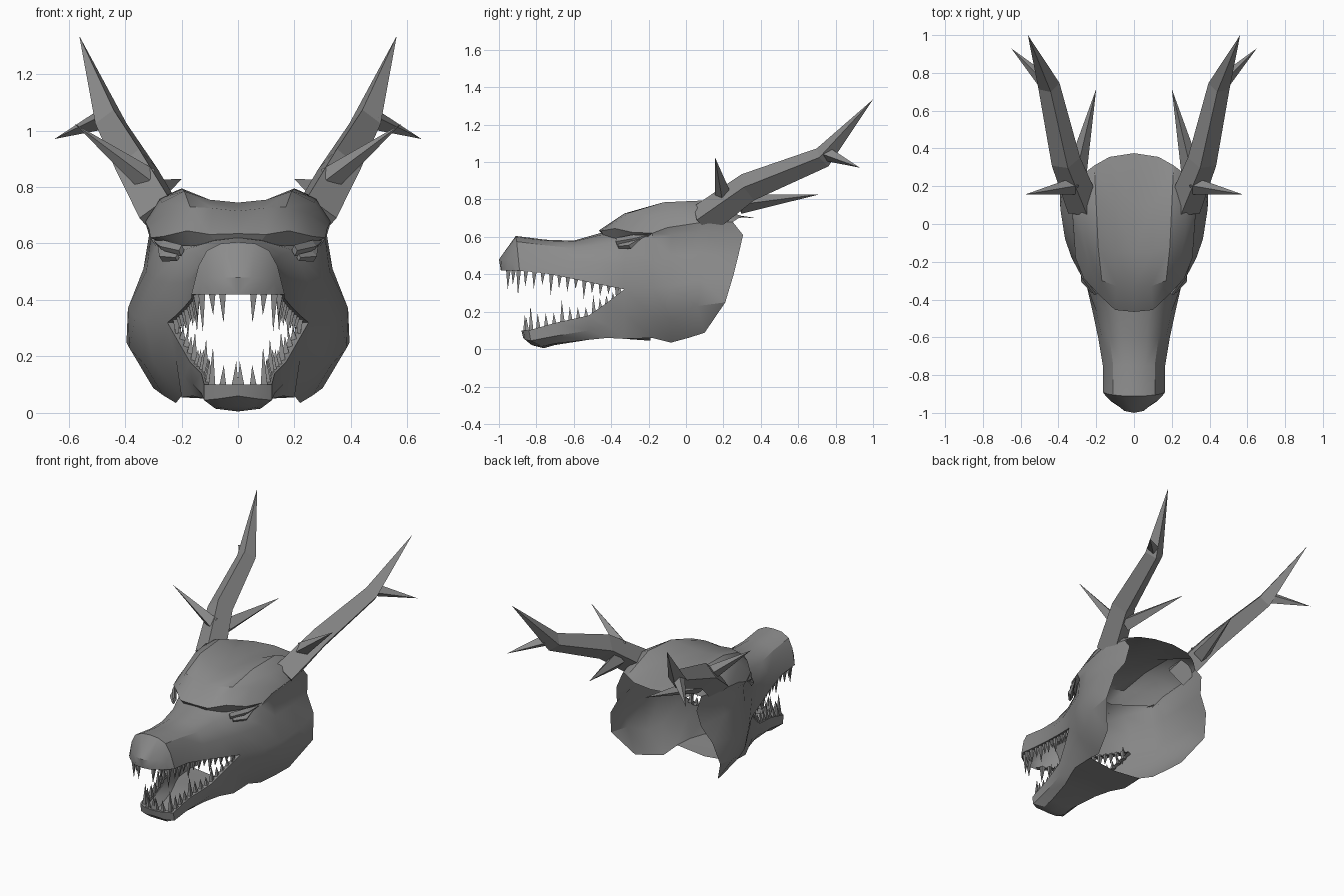
import bpy, bmesh, math
from mathutils import Vector

default_cube = bpy.data.objects.get("Cube")
if default_cube:
    bpy.data.objects.remove(default_cube, do_unlink=True)

stone = bpy.data.materials.new("stone_grey")
stone.use_nodes = True
grey = (.26, .26, .26, 1)
stone.diffuse_color = grey
stone.node_tree.nodes["Principled BSDF"].inputs["Base Color"].default_value = grey


def finish(name, bm, smooth_angle=None):
    """Turn a half model into a mirrored object."""
    mesh = bpy.data.meshes.new(name)
    bm.to_mesh(mesh)
    bm.free()
    mesh.materials.append(stone)
    obj = bpy.data.objects.new(name, mesh)
    bpy.context.collection.objects.link(obj)
    if smooth_angle:
        bpy.ops.object.select_all(action="DESELECT")
        obj.select_set(True)
        bpy.context.view_layer.objects.active = obj
        bpy.ops.object.shade_smooth_by_angle(angle=math.radians(smooth_angle))
    mirror = obj.modifiers.new("mirror", "MIRROR")
    mirror.merge_threshold = .002
    return obj


def loft(name, *patches, centre=(0, -.3, .38)):
    """Join rows of points into an open skin whose faces point away from the centre."""
    bm = bmesh.new()
    for rows in patches:
        grid = [[bm.verts.new(point) for point in row] for row in rows]
        for near, far in zip(grid, grid[1:]):
            for i in range(len(near) - 1):
                bm.faces.new((near[i], near[i + 1], far[i + 1], far[i]))
    bmesh.ops.remove_doubles(bm, verts=bm.verts, dist=.002)
    bmesh.ops.recalc_face_normals(bm, faces=bm.faces)
    bm.normal_update()
    middle = Vector(centre)
    outward = sum(f.normal.dot(f.calc_center_median() - middle) * f.calc_area() for f in bm.faces)
    if outward < 0:
        bmesh.ops.reverse_faces(bm, faces=bm.faces)
    return finish(name, bm, 32)


def station(y, *section):
    """Cross-section at one depth, from (x, z) pairs."""
    return [(x, y, z) for x, z in section]


def add_spike(bm, path, radii, sides=4, flat=1):
    """Add a tapering horn along a path, ending in a point."""
    path = [Vector(p) for p in path]
    rings = []
    for i, radius in enumerate(radii):
        along = path[i + 1] - path[max(i - 1, 0)]
        turn = along.to_track_quat("Z", "Y")
        ring = []
        for k in range(sides):
            a = math.tau * k / sides
            offset = Vector((radius * flat * math.cos(a), radius * math.sin(a), 0))
            ring.append(bm.verts.new(path[i] + turn @ offset))
        rings.append(ring)
    tip = bm.verts.new(path[-1])
    for k in range(sides):
        n = (k + 1) % sides
        for low, high in zip(rings, rings[1:]):
            bm.faces.new((low[k], low[n], high[n], high[k]))
        bm.faces.new((rings[-1][k], rings[-1][n], tip))
    bm.faces.new(rings[0][::-1])


def spike(name, path, radii, sides=4, flat=1):
    bm = bmesh.new()
    add_spike(bm, path, radii, sides, flat)
    return finish(name, bm)


# Snout: nose front, then sections from the top centre down to the upper lip
mouth_section = station(-.33, (0, .62), (.1, .62), (.2, .575), (.25, .46), (.25, .32))
snout = [
    [(0, -.99, .42), (.05, -.985, .42), (.09, -.96, .42), (.12, -.94, .42), (.14, -.92, .42)],
    [(0, -1, .48), (.05, -.99, .48), (.1, -.95, .48), (.13, -.93, .46), (.15, -.91, .42)],
    [(0, -.91, .605), (.06, -.91, .6), (.11, -.905, .575), (.14, -.9, .52), (.165, -.89, .42)],
    station(-.75, (0, .585), (.06, .58), (.11, .555), (.14, .5), (.165, .405)),
    station(-.6, (0, .58), (.07, .575), (.13, .54), (.17, .47), (.19, .375)),
    station(-.46, (0, .62), (.08, .61), (.15, .56), (.2, .46), (.22, .345)),
    mouth_section,
]

# Skull cap with a slightly overhanging brow
cap = [
    [(0, -.45, .615), (.08, -.44, .605), (.165, -.365, .59), (.245, -.26, .595), (.29, -.15, .61)],
    [(0, -.465, .635), (.1, -.455, .632), (.18, -.38, .645), (.265, -.29, .625), (.31, -.18, .62)],
    [(0, -.33, .715), (.09, -.33, .725), (.17, -.3, .73), (.24, -.21, .71), (.315, -.1, .65)],
    [(0, -.15, .745), (.1, -.15, .755), (.19, -.12, .785), (.27, -.06, .745), (.322, 0, .665)],
    [(0, .1, .745), (.1, .1, .75), (.2, .1, .795), (.28, .1, .76), (.33, .1, .68)],
    [(0, .375, .7), (.13, .355, .7), (.21, .31, .705), (.25, .28, .7), (.285, .25, .68)],
]
loft("skull_cap", cap, centre=(0, -.05, .3))

# Cheeks: sections from the cap edge down to the lower edge, open at the back
cheeks = [
    mouth_section[1:] + [(.22, -.33, .19), (.2, -.33, .055)],
    [cap[1][-1]] + station(-.18, (.29, .59), (.3, .47), (.33, .33), (.3, .18), (.2, .06)),
    [cap[2][-1]] + station(-.08, (.31, .61), (.325, .5), (.365, .34), (.33, .17), (.22, .035)),
    [cap[4][-1], (.315, .08, .63), (.335, .08, .51), (.39, .08, .37), (.385, .06, .23),
     (.265, .02, .062)],
    [cap[5][-1], (.29, .305, .61), (.305, .28, .5), (.37, .255, .4), (.395, .21, .25),
     (.3, .1, .088)],
]

# Lower jaw: chin, then sections from the lip down to the keel
jaw = [
    [(0, -.88, .1), (0, -.87, .06), (0, -.83, .025), (0, -.76, .005)],
    [(.07, -.87, .1), (.07, -.86, .05), (.06, -.82, .02), (0, -.76, .005)],
    [(.12, -.84, .1), (.12, -.83, .045), (.08, -.77, .015), (0, -.76, .005)],
    station(-.7, (.13, .14), (.13, .07), (.08, .03), (0, .022)),
    station(-.52, (.17, .18), (.16, .1), (.12, .05), (0, .05)),
    station(-.42, (.21, .25), (.19, .13), (.16, .06), (0, .06)),
    station(-.33, (.25, .32), (.22, .19), (.2, .055), (0, .055)),
]
throat = [station(-.33, (.2, .055), (0, .055)), station(-.19, (.2, .065), (0, .045))]
loft("head_shell", snout, cheeks, jaw, throat)

# Eyes: slanted lids under the brow
spike("upper_eyelid", [(.2, -.37, .575), (.265, -.28, .59), (.3, -.2, .61)], [.02, .022], 4, .6)
spike("lower_eyelid", [(.215, -.36, .55), (.265, -.3, .555), (.285, -.23, .6)], [.012, .02], 4, .8)

# Horns and their side spikes
spike("main_horn", [(.265, .09, .69), (.36, .33, .865), (.45, .73, 1.025), (.562, 1, 1.335)],
      [.09, .078, .058])
spike("horn_tip_spike", [(.47, .75, 1.045), (.65, .93, .97)], [.04])
spike("horn_side_spike", [(.32, .2, .825), (.58, .155, 1.025)], [.045])
spike("horn_back_spike", [(.3, .29, .775), (.2, .715, .828)], [.052])


def walk(line, t):
    """Point at fraction t along a polyline."""
    line = [Vector(p) for p in line]
    lengths = [(b - a).length for a, b in zip(line, line[1:])]
    left = t * sum(lengths)
    for a, b, size in zip(line, line[1:], lengths):
        if left <= size:
            return a.lerp(b, left / size)
        left -= size
    return line[-1]


def teeth(name, lip, count, lengths, up):
    """Row of fangs just inside one lip, shrinking towards the mouth corner."""
    bm = bmesh.new()
    for i in range(count):
        t = i / (count - 1)
        root = walk(lip, .04 + .88 * t)
        size = lengths[i % len(lengths)] * (1 - .4 * t)
        root += Vector((-.018, .018, -.008 * up))
        tip = root + Vector((-.004, -.004, size * up))
        add_spike(bm, [root, tip], [.018])
    finish(name, bm)


def gum(name, lip):
    """Narrow strip turning inward from one lip."""
    inner = [(max(x - .03, 0), y + .015, z) for x, y, z in lip]
    loft(name, [lip, inner])


upper_lip = [snout[0][1]] + [row[-1] for row in snout[1:]]
lower_lip = [row[0] for row in jaw]
teeth("upper_teeth", upper_lip, 15, [.11, .085, .15, .1], -1)
teeth("lower_teeth", lower_lip, 15, [.09, .08, .15, .1], 1)
gum("upper_gum", upper_lip)
gum("lower_gum", lower_lip)
